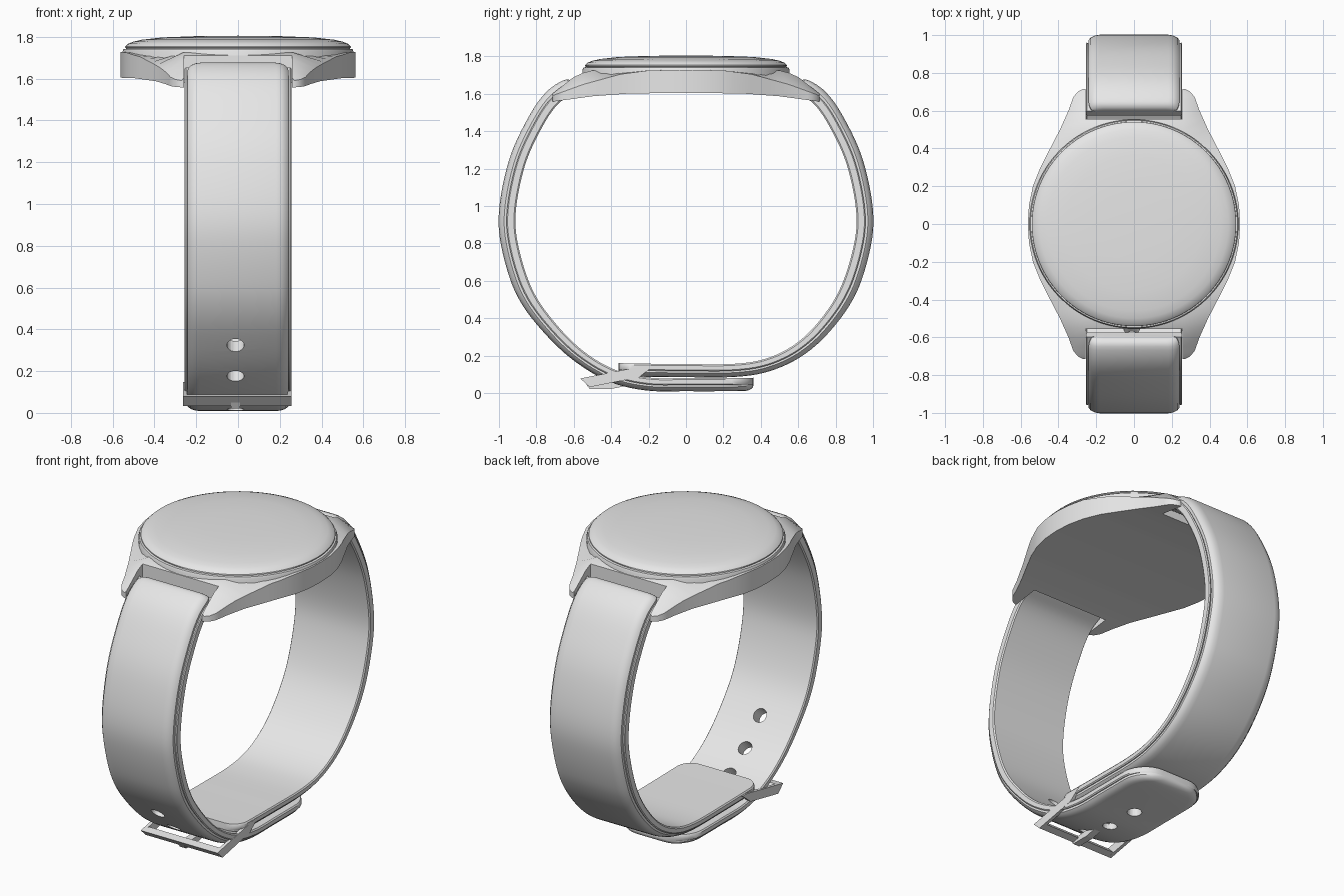
import bpy, bmesh, math
from mathutils import Vector, Matrix

cube = bpy.data.objects.get("Cube")
if cube:
    bpy.data.objects.remove(cube, do_unlink=True)

grey = bpy.data.materials.new("light_grey")
grey.use_nodes = True
grey.diffuse_color = (0.8, 0.8, 0.8, 1)
grey.node_tree.nodes["Principled BSDF"].inputs["Base Color"].default_value = (0.8, 0.8, 0.8, 1)


def finish(bm, name, smooth=True):
    bmesh.ops.recalc_face_normals(bm, faces=bm.faces)
    mesh = bpy.data.meshes.new(name)
    bm.to_mesh(mesh)
    bm.free()
    obj = bpy.data.objects.new(name, mesh)
    bpy.context.collection.objects.link(obj)
    mesh.materials.append(grey)
    select(obj)
    if smooth:
        bpy.ops.object.shade_smooth_by_angle(angle=math.radians(35))
    return obj


def select(obj):
    bpy.ops.object.select_all(action='DESELECT')
    bpy.context.view_layer.objects.active = obj
    obj.select_set(True)


def loft(rings):
    """Closed rings of equal length joined into a capped solid."""
    bm = bmesh.new()
    loops = [[bm.verts.new(p) for p in ring] for ring in rings]
    n = len(loops[0])
    for a, b in zip(loops, loops[1:]):
        for i in range(n):
            bm.faces.new((a[i], a[(i + 1) % n], b[(i + 1) % n], b[i]))
    bm.faces.new(loops[0])
    bm.faces.new(loops[-1])
    return bm


def lerp_table(table, x):
    for (x0, v0), (x1, v1) in zip(table, table[1:]):
        if x <= x1:
            return v0 + (v1 - v0) * (x - x0) / (x1 - x0)
    return table[-1][1]


def cut(obj, cutter):
    mod = obj.modifiers.new("cut", 'BOOLEAN')
    mod.object = cutter
    mod.operation = 'DIFFERENCE'
    mod.solver = 'EXACT'
    select(obj)
    bpy.ops.object.modifier_apply(modifier=mod.name)
    bpy.data.objects.remove(cutter, do_unlink=True)


# Round case and domed glass, turned from one profile
profile = [(0, 1.805), (0.2, 1.803), (0.36, 1.797), (0.46, 1.786), (0.5, 1.777),
           (0.525, 1.767), (0.54, 1.753), (0.541, 1.748), (0.535, 1.746), (0.535, 1.743),
           (0.548, 1.741), (0.553, 1.73), (0.553, 1.61), (0, 1.607)]
bm = bmesh.new()
verts = [bm.verts.new((r, 0, z)) for r, z in profile]
edges = [bm.edges.new(pair) for pair in zip(verts, verts[1:])]
bmesh.ops.spin(bm, geom=verts + edges, cent=(0, 0, 0), axis=(0, 0, 1),
               angle=math.tau, steps=96)
bmesh.ops.remove_doubles(bm, verts=bm.verts, dist=0.0005)
finish(bm, "case_and_glass")

# Case sides sweeping out into four lugs
half_width = [(0, 0.562), (0.1, 0.556), (0.2, 0.535), (0.3, 0.495), (0.4, 0.444),
              (0.5, 0.392), (0.6, 0.347), (0.67, 0.322), (0.7, 0.298), (0.715, 0.27)]
outer_top = [(0, 1.728), (0.2, 1.725), (0.35, 1.705), (0.55, 1.65), (0.715, 1.59)]
inner_top = [(0, 1.728), (0.52, 1.725), (0.6, 1.69), (0.715, 1.6)]
underside = [(0, 1.605), (0.3, 1.602), (0.5, 1.587), (0.715, 1.558)]
stations = [0.05 * i for i in range(14)] + [0.67, 0.685, 0.7, 0.715]
rings = []
for y in [-s for s in stations[:0:-1]] + stations:
    d = abs(y)
    w, t, b = (lerp_table(c, d) for c in (half_width, outer_top, underside))
    inner = min(0.262, w - 0.003)
    ti = lerp_table(inner_top, d)
    rings.append([(-w, y, b), (-w, y, t), (-inner, y, ti), (inner, y, ti), (w, y, t), (w, y, b)])
lugs = finish(loft(rings), "lugs")
bm = bmesh.new()
for side in (-1, 1):
    bmesh.ops.create_cube(bm, size=1, matrix=Matrix.Translation((0, side * 0.8, 1.6))
                          @ Matrix.Diagonal((0.516, 0.49, 0.6, 1)))
cut(lugs, finish(bm, "strap_gap_cutter", False))


# Straps: padded section swept along the inner line of each half
def smooth_path(points):
    pts = [Vector(p) for p in points]
    pts = [2 * pts[0] - pts[1]] + pts + [2 * pts[-1] - pts[-2]]
    out = []
    for a, b, c, d in zip(pts, pts[1:], pts[2:], pts[3:]):
        for k in range(12):
            t = k / 12
            out.append(0.5 * (2 * b + (c - a) * t + (2 * a - 5 * b + 4 * c - d) * t ** 2
                              + (3 * b - a - 3 * c + d) * t ** 3))
    return out + [pts[-2]]


def round_end(d, r):
    return r - math.sqrt(max(0, r * r - (r - d) ** 2)) if d < r else 0


def strap(name, points, turn, tip_radius):
    path = smooth_path(points)
    dist = [0]
    for a, b in zip(path, path[1:]):
        dist.append(dist[-1] + (b - a).length)
    total = dist[-1]
    ends = [0, 0.003, 0.008, 0.015, 0.025, 0.04, 0.06, 0.085, 0.115, 0.15]
    body = [0.15 + (total - 0.3) * i / 70 for i in range(1, 70)]
    ys = list(zip(dist, [p.x for p in path]))
    zs = list(zip(dist, [p.y for p in path]))
    rings = []
    for s in ends + body + [total - e for e in reversed(ends)]:
        y, z = lerp_table(ys, s), lerp_table(zs, s)
        s0, s1 = max(s - 0.01, 0), min(s + 0.01, total)
        tangent = Vector((lerp_table(ys, s1) - lerp_table(ys, s0),
                          lerp_table(zs, s1) - lerp_table(zs, s0))).normalized()
        ny, nz = -tangent.y * turn, tangent.x * turn
        thick = lerp_table([(0, 0.07), (0.2, 0.07), (0.6, 0.09), (2, 0.09)], z)
        flange = thick * 0.53
        w = 0.255 - round_end(total - s, tip_radius)
        near = min(s, total - s)
        pad = (thick - flange) * (1 - round_end(near, 0.05) / 0.05 * 0.9)
        pw = w - 0.012 - round_end(s, 0.06) * 0.5
        half = [(w - 0.006, 0), (w, 0.008), (w, flange - 0.006), (w - 0.005, flange),
                (pw - 0.003, flange - 0.004), (pw - 0.002, flange + pad * 0.3),
                (pw - 0.014, flange + pad * 0.65), (pw - 0.035, flange + pad * 0.9),
                (pw - 0.06, flange + pad)]
        section = half + [(-x, h) for x, h in reversed(half)]
        rings.append([(x, y + ny * h, z + nz * h) for x, h in section])
    return finish(loft(rings), name)


upper = [(0.575, 1.612), (0.68, 1.55), (0.77, 1.42), (0.86, 1.22), (0.91, 0.97), (0.895, 0.78)]
front = [(-y, z) for y, z in upper] + [(-0.82, 0.55), (-0.7, 0.375), (-0.55, 0.225), (-0.38, 0.125),
                                       (-0.2, 0.083), (0, 0.08), (0.2, 0.08), (0.36, 0.082)]
back = upper + [(0.82, 0.55), (0.7, 0.37), (0.57, 0.252), (0.42, 0.182),
                (0.25, 0.156), (0, 0.155), (-0.2, 0.157), (-0.36, 0.16)]
front_strap = strap("front_strap", front, -1, 0.16)
strap("back_strap", back, 1, 0.09)

# Holes punched along the front strap
bm = bmesh.new()
for y, z, lean in ((-0.74, 0.34, 50), (-0.59, 0.19, 42), (-0.42, 0.09, 27), (-0.22, 0.05, 8), (-0.01, 0.045, 0)):
    bmesh.ops.create_cone(bm, cap_ends=True, segments=24, radius1=0.041, radius2=0.041, depth=0.2,
                          matrix=Matrix.Translation((-0.012, y, z))
                          @ Matrix.Rotation(math.radians(-lean), 4, 'X'))
cut(front_strap, finish(bm, "hole_cutter", False))

# Buckle: two tapered arms, a cross bar and a tongue
arm = [(-0.565, 0.078), (-0.515, 0.032), (-0.25, 0.085), (-0.17, 0.148), (-0.21, 0.148)]
for name, x in (("right_buckle_arm", -0.258), ("left_buckle_arm", 0.242)):
    finish(loft([[(x + dx, y, z) for y, z in arm] for dx in (-0.006, 0.014)]), name, False)
bar = [(-0.565, 0.078), (-0.515, 0.032), (-0.47, 0.042), (-0.515, 0.087)]
finish(loft([[(x, y, z) for y, z in bar] for x in (-0.26, 0.252)]), "buckle_bar", False)
tongue = [(-0.535, 0.05), (-0.515, 0.022), (-0.4, 0.022), (-0.22, 0.06), (-0.22, 0.1), (-0.4, 0.06)]
finish(loft([[(x, y, z) for y, z in tongue] for x in (-0.034, 0.01)]), "buckle_tongue", False)
